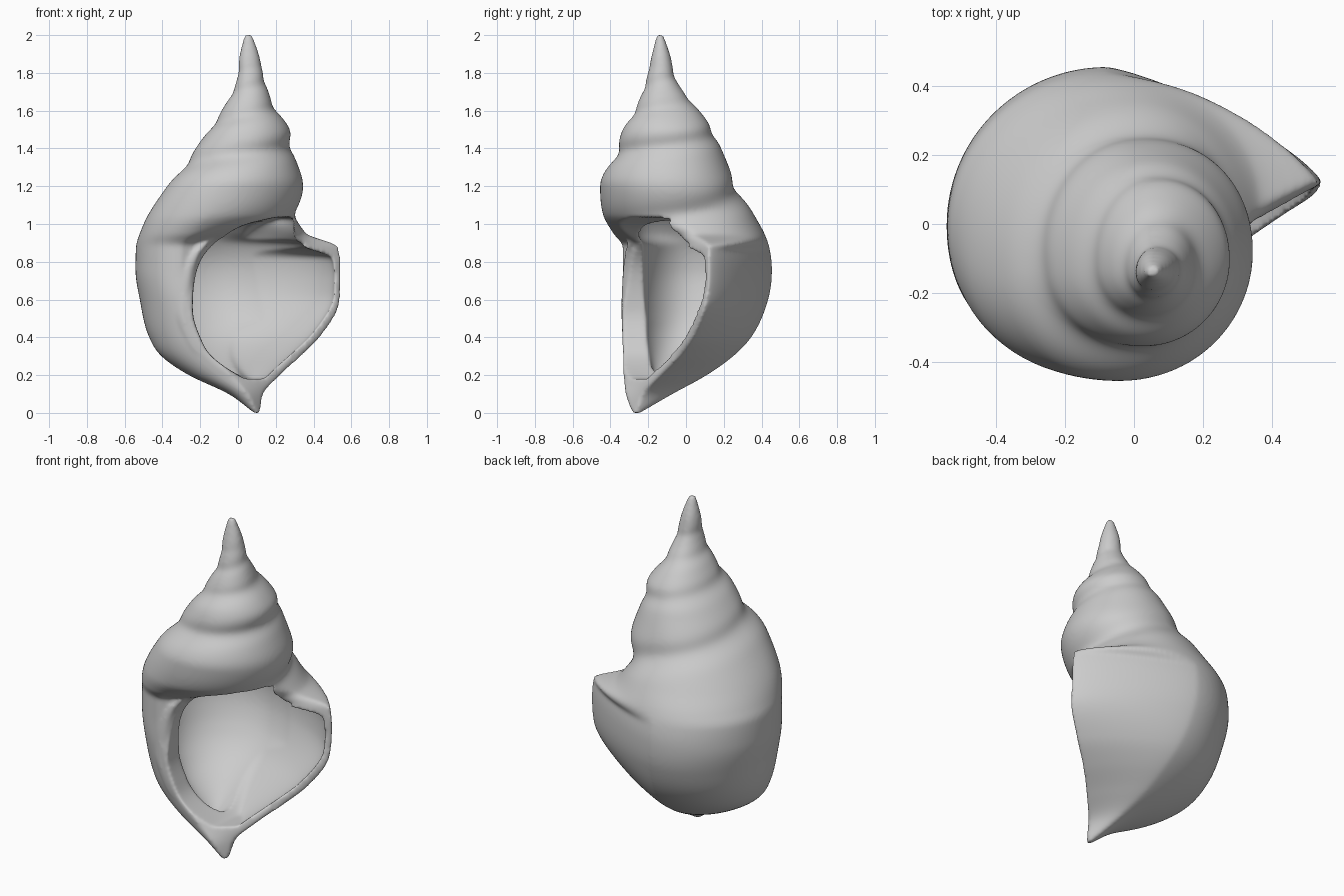
import bpy, bmesh, math

if "Cube" in bpy.data.objects:
    bpy.data.objects.remove(bpy.data.objects["Cube"])

# Section limits by height: z, x left, x right, y front, y back, x of front, x of back, y of right
SECTIONS = [
    (0.00, .085, .118, -.285, -.24, .10, .10, -.26),
    (0.10, -.05, .135, -.32, -.07, .05, .04, -.23),
    (0.20, -.26, .225, -.33, .11, -.04, .00, -.14),
    (0.30, -.405, .335, -.335, .25, -.12, -.02, -.04),
    (0.40, -.47, .435, -.34, .345, -.18, -.04, .03),
    (0.60, -.52, .542, -.34, .435, -.27, -.07, .105),
    (0.76, -.543, .545, -.335, .455, -.30, -.08, .12),
    (0.88, -.54, .53, -.335, .44, -.30, -.08, .12),
    (0.95, -.52, .36, -.385, .415, -.24, -.07, .05),
    (1.05, -.475, .325, -.44, .36, -.12, -.04, -.03),
    (1.20, -.375, .345, -.455, .275, -.04, -.02, -.08),
    (1.38, -.24, .295, -.375, .195, .03, .03, -.09),
    (1.50, -.155, .275, -.335, .145, .05, .05, -.10),
    (1.62, -.075, .195, -.265, .055, .06, .06, -.12),
    (1.75, -.01, .145, -.215, -.045, .06, .06, -.13),
    (1.90, .01, .11, -.18, -.085, .055, .055, -.135),
    (2.00, .035, .075, -.155, -.12, .055, .055, -.138),
]
# Left rim of the opening: z, x
RIM = [(.16, .08), (.20, .0), (.30, -.14), (.40, -.20), (.55, -.24), (.70, -.23),
       (.85, -.17), (.93, -.08), (1.0, .05), (1.04, .22)]
# Height of the spiral seam at every quarter turn, from the front upwards
SEAM = [.90, 1.03, 1.19, 1.31, 1.37, 1.42, 1.48, 1.53, 1.58, 1.62, 1.66, 1.69, 1.72, 1.76,
        1.79, 1.81, 1.83, 1.85]


def smoothstep(a, b, v):
    t = min(1, max(0, (v - a) / (b - a)))
    return t * t * (3 - 2 * t)


def interpolate(table, z):
    """Monotone cubic interpolation of table rows by their first column."""
    n = len(table)
    z = min(max(z, table[0][0]), table[-1][0])
    i = max(k for k in range(n - 1) if table[k][0] <= z)
    h = table[i + 1][0] - table[i][0]
    t = (z - table[i][0]) / h
    out = []
    for c in range(1, len(table[0])):
        def secant(k):
            return (table[k + 1][c] - table[k][c]) / (table[k + 1][0] - table[k][0])

        def slope(k):
            if k == 0:
                return secant(0)
            if k == n - 1:
                return secant(n - 2)
            a, b = secant(k - 1), secant(k)
            if a * b <= 0:
                return 0
            return math.copysign(min(abs(a + b) / 2, 2.5 * min(abs(a), abs(b))), a)
        a, b = table[i][c], table[i + 1][c]
        out.append((2*t**3 - 3*t*t + 1) * a + (t**3 - 2*t*t + t) * h * slope(i)
                   + (3*t*t - 2*t**3) * b + (t**3 - t*t) * h * slope(i + 1))
    return out


def quarter(start, end, centre, power, t):
    """Point on a superellipse quarter from start to end (centre gives the corner)."""
    a = t * math.pi / 2
    u = max(0, math.cos(a)) ** (2 / power)
    v = max(0, math.sin(a)) ** (2 / power)
    return (centre[0] + u * (start[0] - centre[0]) + v * (end[0] - centre[0]),
            centre[1] + u * (start[1] - centre[1]) + v * (end[1] - centre[1]))


def loft(name, rings):
    bm = bmesh.new()
    loops = [[bm.verts.new(p) for p in ring] for ring in rings]
    n = len(loops[0])
    for lo, hi in zip(loops, loops[1:]):
        for i in range(n):
            bm.faces.new((lo[i], lo[(i + 1) % n], hi[(i + 1) % n], hi[i]))
    bm.faces.new(loops[0][::-1])
    bm.faces.new(loops[-1])
    bmesh.ops.recalc_face_normals(bm, faces=bm.faces)
    mesh = bpy.data.meshes.new(name)
    bm.to_mesh(mesh)
    bm.free()
    obj = bpy.data.objects.new(name, mesh)
    bpy.context.collection.objects.link(obj)
    return obj


def seam_depth(z, p):
    """Strength of the seam groove at height z and quarter-turn position p."""
    best = 0
    s = (p + 1) % 4
    while s < len(SEAM) - 1:
        i = int(s)
        zs = SEAM[i] + (s - i) * (SEAM[i + 1] - SEAM[i])
        best = max(best, math.exp(-((z - zs) / (.012 + .06 * (2 - zs))) ** 2))
        s += 4
    return best


def shell_ring(z, steps=26):
    xl, xr, yf, yb, xf, xb, yr = interpolate(SECTIONS, z)
    yl = yf + .42 * (yb - yf)
    lip = 1 - smoothstep(.89, 1.05, z)
    flare = 1 - smoothstep(.86, .95, z)
    right, back, left, front = (xr, yr), (xb, yb), (xl, yl), (xf, yf)
    quads = [(right, back, (xb, yr), 2.1 - .82 * flare), (back, left, (xb, yl), 2),
             (left, front, (xf, yl), 2.1), (front, right, (xf, yr), 2 - .95 * lip)]
    cx, cy = (xl + xr) / 2, (yf + yb) / 2
    weight = .075 * smoothstep(.95, 1.08, z) * (1 - smoothstep(1.76, 1.9, z))
    ring = []
    for q, (a, b, c, power) in enumerate(quads):
        for i in range(steps):
            x, y = quarter(a, b, c, power, i / steps)
            s = 1 - weight * seam_depth(z, q + i / steps)
            ring.append((cx + (x - cx) * s, cy + (y - cy) * s, z))
    return ring


def mouth_ring(z, steps=20):
    row = interpolate(SECTIONS, z)
    yf, yb = row[2], row[3]
    near = [interpolate(SECTIONS, z + d) for d in (-.03, 0, .03, .06)]
    xr = min(r[1] for r in near) - .035
    yr = min(r[6] for r in near[1:])
    xa = min(interpolate(RIM, z)[0], xr - .03)
    ya = min(yf + .08, yr - .02)
    k = max(.001, 1 - abs((z - .6) / .46) ** 3) ** .4
    ym = yr + max(.02, yb - .09 - yr) * k
    xm = xa + .32 * (xr - xa)
    pts = [quarter((xr, yr - .01), (xm, ym), (xm, yr - .01), 1.5, i / steps) for i in range(steps)]
    pts += [quarter((xm, ym), (xa, ya), (xm, ya), 2, i / steps) for i in range(steps + 1)]
    pts += [(xa, -.8), (xr, -.8)]
    return [(x, y, z) for x, y in pts]


def chamber_ring(z, steps=16):
    xl, xr, yf, yb, xf, xb, yr = interpolate(SECTIONS, z)
    k = max(.002, 1 - abs((z - .66) / .49) ** 2.5) ** .45
    l, r, f, b = xl + .065, min(xr, .5) - .12, yf + .09, yb - .065
    cx, cy = (l + r) / 2 - .04, f + .45 * (b - f)
    right, back, left, front = (r, cy), (cx, b), (l, cy), (cx, f)
    ring = []
    for a, c, power in ((right, back, 1.8), (back, left, 2), (left, front, 2), (front, right, 1.8)):
        for i in range(steps):
            x, y = quarter(a, c, (cx, cy), power, i / steps)
            ring.append((cx + (x - cx) * k, cy + (y - cy) * k, z))
    return ring


def bead_ring(z, t):
    r = .012 + .038 * math.sin(math.pi * t) ** .6
    x = interpolate(RIM, z)[0] - .05
    return [(x + r * math.cos(a), -.292 + r * math.sin(a), z)
            for a in (i * math.tau / 20 for i in range(20))]


# Whorled body, the opening, the chamber behind it, and the rounded inner rim
shell = loft("shell", [shell_ring(2 * i / 150) for i in range(151)])
mouth = loft("mouth_cutter", [mouth_ring(.18 + .855 * i / 60) for i in range(61)])
chamber = loft("chamber_cutter", [chamber_ring(.175 + .97 * i / 60) for i in range(61)])
bead = loft("inner_rim", [bead_ring(.18 + .74 * i / 40, i / 40) for i in range(41)])

bpy.context.view_layer.objects.active = shell
shell.select_set(True)
for helper, operation in ((mouth, 'DIFFERENCE'), (chamber, 'DIFFERENCE'), (bead, 'UNION')):
    helper.hide_render = True
    mod = shell.modifiers.new(operation.lower(), 'BOOLEAN')
    mod.operation = operation
    mod.solver = 'EXACT'
    mod.object = helper
    bpy.ops.object.modifier_apply(modifier=mod.name)
    bpy.data.objects.remove(helper)

# Blend everything into one smooth skin
mod = shell.modifiers.new("blend", 'REMESH')
mod.mode = 'VOXEL'
mod.voxel_size = .01
mod.use_smooth_shade = True
bpy.ops.object.modifier_apply(modifier=mod.name)
mod = shell.modifiers.new("soften", 'SMOOTH')
mod.factor = .5
mod.iterations = 9
bpy.ops.object.modifier_apply(modifier=mod.name)
bpy.ops.object.shade_smooth()
